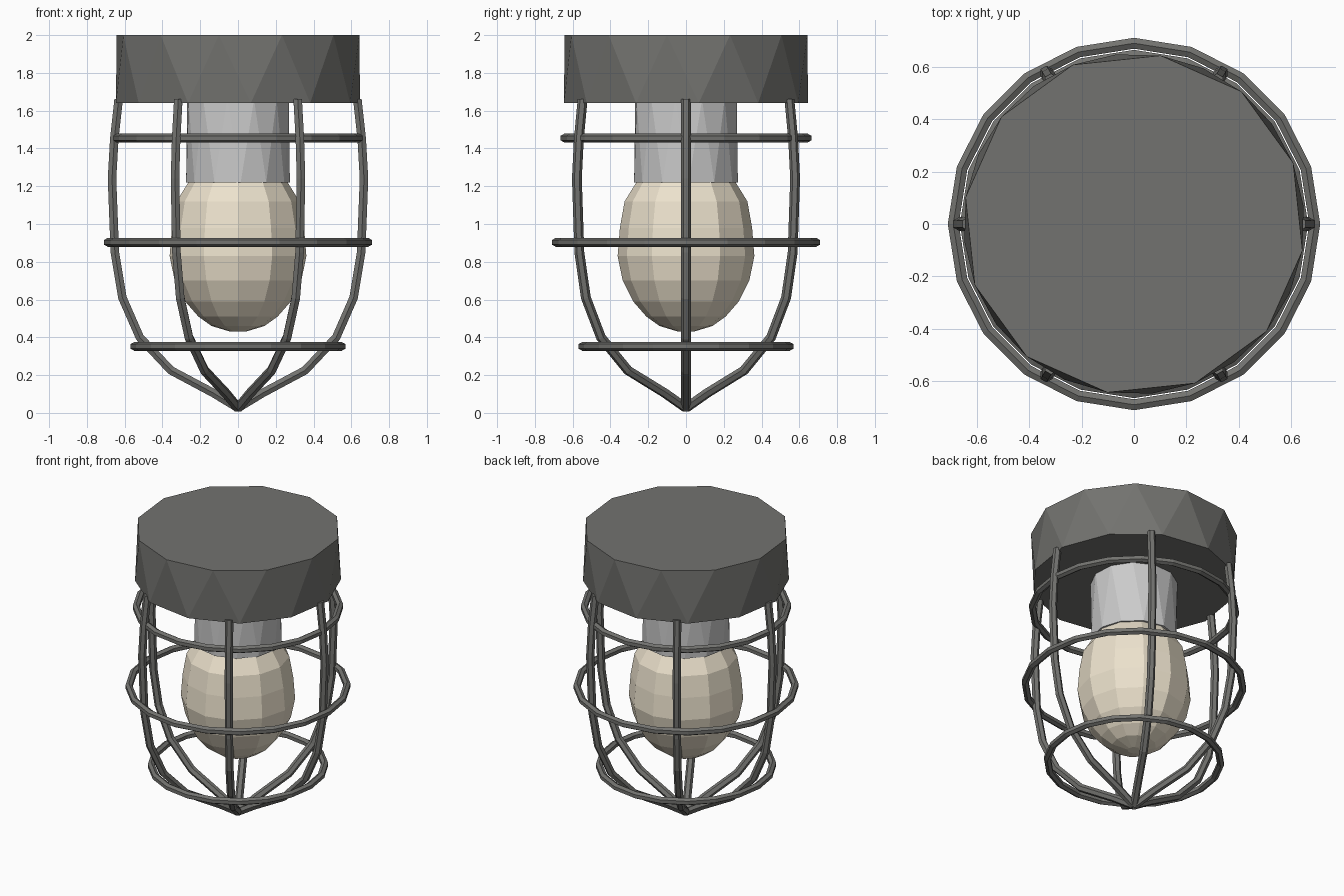
import bpy, bmesh
from math import sin, cos, pi, radians
from mathutils import Vector

if "Cube" in bpy.data.objects:
    bpy.data.objects.remove(bpy.data.objects["Cube"])


def material(name, rgb):
    m = bpy.data.materials.new(name)
    m.diffuse_color = (*rgb, 1)
    m.use_nodes = True
    m.node_tree.nodes["Principled BSDF"].inputs["Base Color"].default_value = m.diffuse_color
    return m


DARK = material("dark_metal", (0.17, 0.17, 0.16))
PALE = material("pale_ceramic", (0.66, 0.66, 0.64))
CREAM = material("cream_glass", (0.84, 0.76, 0.61))


def finish(bm, name, mat):
    bmesh.ops.recalc_face_normals(bm, faces=bm.faces)
    mesh = bpy.data.meshes.new(name)
    bm.to_mesh(mesh)
    bm.free()
    mesh.materials.append(mat)
    ob = bpy.data.objects.new(name, mesh)
    bpy.context.collection.objects.link(ob)
    return ob


def lathe(name, profile, sides, mat, start=0, twist=0):
    """Closed flat-faced turned body from (radius, z) points, bottom to top.
    A twist (degrees per level) makes triangulated antiprism walls."""
    bm = bmesh.new()
    rings = []
    for k, (r, z) in enumerate(profile):
        a0 = radians(start + twist * k)
        rings.append([bm.verts.new((r * cos(a0 + 2 * pi * i / sides),
                                    r * sin(a0 + 2 * pi * i / sides), z))
                      for i in range(sides)])
    for a, b in zip(rings, rings[1:]):
        for i in range(sides):
            j = (i + 1) % sides
            if twist:
                bm.faces.new((a[i], a[j], b[i]))
                bm.faces.new((a[j], b[j], b[i]))
            else:
                bm.faces.new((a[i], a[j], b[j], b[i]))
    bm.faces.new(rings[0])
    bm.faces.new(rings[-1])
    return finish(bm, name, mat)


def sweep(name, path, side, radius, sides, mat, closed=False):
    """Tube along a planar path; side(i) is a vector square to the path."""
    bm = bmesh.new()
    n = len(path)
    rings = []
    for i, p in enumerate(path):
        prev = path[i - 1] if closed or i else p
        nxt = path[(i + 1) % n] if closed or i < n - 1 else p
        u = side(i)
        v = (nxt - prev).normalized().cross(u)
        rings.append([bm.verts.new(p + radius * (u * cos(2 * pi * k / sides)
                                                 + v * sin(2 * pi * k / sides)))
                      for k in range(sides)])
    pairs = list(zip(rings, rings[1:]))
    if closed:
        pairs.append((rings[-1], rings[0]))
    else:
        bm.faces.new(rings[0])
        bm.faces.new(rings[-1])
    for a, b in pairs:
        for k in range(sides):
            j = (k + 1) % sides
            bm.faces.new((a[k], a[j], b[j], b[k]))
    return finish(bm, name, mat)


# Ceiling cap, socket and bulb
lathe("cap", [(0.65, 1.64), (0.65, 2.0)], 12, DARK, start=6, twist=15)
lathe("socket", [(0.275, 1.22), (0.275, 1.66)], 12, PALE, start=3, twist=15)
lathe("bulb", [(0.04, 0.43), (0.14, 0.46), (0.21, 0.51), (0.28, 0.59),
               (0.335, 0.70), (0.362, 0.83), (0.35, 0.98), (0.325, 1.12),
               (0.26, 1.225)], 12, CREAM)

# Six cage bars meeting at the bottom
BAR = [(0.0, 0.026), (0.13, 0.105), (0.355, 0.225), (0.52, 0.40), (0.612, 0.61),
       (0.652, 0.85), (0.667, 1.24), (0.655, 1.45), (0.632, 1.66)]
for i in range(6):
    a = i * pi / 3
    path = [Vector((r * cos(a), r * sin(a), z)) for r, z in BAR]
    tangent = Vector((-sin(a), cos(a), 0))
    sweep(f"cage_bar_{i + 1}", path, lambda k: tangent, 0.026, 6, DARK)

# Three cage hoops
for label, r, z in (("lower", 0.548, 0.352), ("middle", 0.689, 0.903),
                    ("upper", 0.643, 1.455)):
    n = 20
    path = [Vector((r * cos(2 * pi * i / n), r * sin(2 * pi * i / n), z))
            for i in range(n)]
    sweep(f"cage_hoop_{label}", path, lambda k: Vector((0, 0, 1)), 0.024, 6,
          DARK, closed=True)
